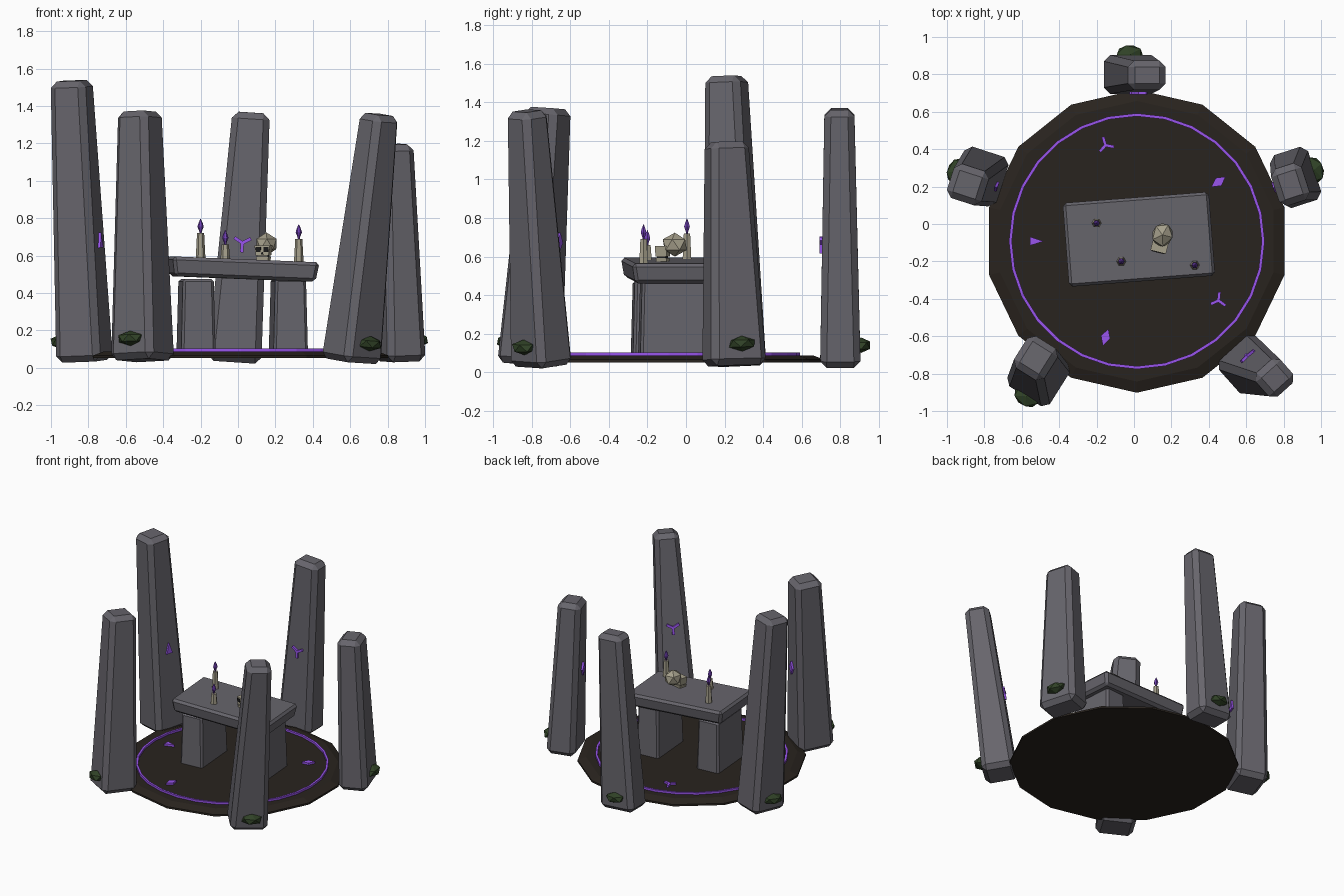
import bpy, bmesh, math
from math import cos, sin, pi, radians
from mathutils import Matrix, Vector

if "Cube" in bpy.data.objects:
    bpy.data.objects.remove(bpy.data.objects["Cube"])


def material(name, rgb):
    m = bpy.data.materials.new(name)
    m.diffuse_color = (*rgb, 1)
    m.use_nodes = True
    m.node_tree.nodes["Principled BSDF"].inputs["Base Color"].default_value = m.diffuse_color
    return m


STONE = material("stone", (0.135, 0.13, 0.15))
EARTH = material("earth", (0.022, 0.017, 0.013))
GLOW = material("glow", (0.32, 0.09, 0.85))
FLAME = material("flame", (0.16, 0.05, 0.45))
MOSS = material("moss", (0.03, 0.055, 0.02))
BONE = material("bone", (0.38, 0.35, 0.26))
DARK = material("dark", (0.01, 0.01, 0.01))
CENTRE = Vector((0.015, -0.092, 0))


def finish(name, bm, mat, matrix=Matrix()):
    bmesh.ops.recalc_face_normals(bm, faces=bm.faces)
    me = bpy.data.meshes.new(name)
    bm.to_mesh(me)
    bm.free()
    me.materials.append(mat)
    ob = bpy.data.objects.new(name, me)
    ob.matrix_world = matrix
    bpy.context.collection.objects.link(ob)
    return ob


def frame(x, y, z, origin):
    m = Matrix((x, y, z)).transposed().to_4x4()
    m.translation = origin
    return m


def loft(name, rings, mat, matrix=Matrix(), bevel=0):
    """Skin a stack of equal-length point rings, cap both ends, chamfer edges."""
    bm = bmesh.new()
    rows = [[bm.verts.new(p) for p in ring] for ring in rings]
    n = len(rows[0])
    for a, b in zip(rows, rows[1:]):
        for i in range(n):
            bm.faces.new((a[i], a[(i + 1) % n], b[(i + 1) % n], b[i]))
    bm.faces.new(rows[0][::-1])
    bm.faces.new(rows[-1])
    if bevel:
        bmesh.ops.bevel(bm, geom=bm.edges[:], offset=bevel, segments=1,
                        profile=0.5, affect='EDGES')
    return finish(name, bm, mat, matrix)


def rect(w, d, z):
    return [(x * w / 2, y * d / 2, z) for x, y in ((-1, -1), (1, -1), (1, 1), (-1, 1))]


def ngon(n, r, z, start=0):
    return [(r * cos(start + 2 * pi * i / n), r * sin(start + 2 * pi * i / n), z)
            for i in range(n)]


def block(name, size0, size1, z0, z1, mat, matrix=Matrix(), bevel=0):
    return loft(name, [rect(*size0, z0), rect(*size1, z1)], mat, matrix, bevel)


def rock(name, scale, mat, matrix):
    bm = bmesh.new()
    bmesh.ops.create_icosphere(bm, subdivisions=1, radius=1,
                               matrix=Matrix.Diagonal((*scale, 1)))
    return finish(name, bm, mat, matrix)


def rune(name, kind, matrix, s=1.0):
    """Raised flat sign in local XY, up along +Y."""
    if kind == "diamond":
        pts = [(0, -.047), (.026, 0), (0, .047), (-.026, 0)]
    elif kind == "triangle":
        pts = [(-.024, -.032), (.024, -.032), (0, .042)]
    else:
        pts = []
        for a in (radians(30), radians(150), radians(270)):
            u, v = Vector((cos(a), sin(a))), Vector((-sin(a), cos(a)))
            pts += [u * .046 - v * .008, u * .046 + v * .008,
                    Vector((cos(a + pi / 3), sin(a + pi / 3))) * .0093]
    loft(name, [[(p[0] * s, p[1] * s, z) for p in pts] for z in (-.012, .01)], GLOW, matrix)


# Earth disc with sloping rim
loft("ground_disc", [ngon(14, .81, .052, pi / 2), ngon(14, .81, .066, pi / 2),
                     ngon(14, .75, .088, pi / 2)], EARTH, Matrix.Translation(CENTRE))

# Glowing ring
bm = bmesh.new()
N = 28
loops = [[bm.verts.new(p) for p in ngon(N, r, z, pi / 2)]
         for r, z in ((.668, .08), (.684, .08), (.684, .104), (.668, .104))]
for k in range(4):
    a, b = loops[k], loops[(k + 1) % 4]
    for i in range(N):
        bm.faces.new((a[i], a[(i + 1) % N], b[(i + 1) % N], b[i]))
finish("glow_ring", bm, GLOW, Matrix.Translation(CENTRE))

# Signs on the ground, pointing inward
for i, kind in enumerate(("diamond", "fork", "triangle", "diamond", "fork")):
    a = radians(36 + 72 * i)
    up = Vector((-cos(a), -sin(a), 0))
    z = Vector((0, 0, 1))
    rune(f"ground_sign_{i}", kind, frame(up.cross(z), up, z, CENTRE - up * .54 + z * .094))

# Standing stones: outward angle, base centre, top centre, base size, top size, sign
STONES = [
    ("right", 18, (.865, .25, .035), (.835, .21, 1.195), (.30, .215), (.205, .17), "diamond"),
    ("back", 90, (-.02, .80, .03), (.07, .795, 1.365), (.29, .21), (.20, .155), "fork"),
    ("left", 162, (-.82, .255, .035), (-.89, .21, 1.535), (.28, .25), (.19, .195), "triangle"),
    ("front_left", 238, (-.51, -.81, .04), (-.525, -.715, 1.37), (.27, .27), (.19, .20), "diamond"),
    ("front_right", 312, (.605, -.75, .035), (.755, -.825, 1.355), (.27, .24), (.175, .17), "fork"),
]
for name, ang, base, top, s0, s1, kind in STONES:
    base, axis = Vector(base), Vector(top) - Vector(base)
    h, z = axis.length, axis.normalized()
    inward = Vector((-cos(radians(ang)), -sin(radians(ang)), 0))
    x = inward.cross(z).normalized()
    y = z.cross(x)
    m = frame(x, y, z, base)
    block(f"{name}_stone", s0, s1, 0, h, STONE, m, .034)
    t = .64 / h
    depth = (s0[1] * (1 - t) + s1[1] * t) / 2
    rune(f"{name}_sign", kind, frame(-x, z, y, m @ Vector((0, depth + .004, .64))), 1.1)
    rock(f"{name}_moss", (.078, .055, .04), MOSS,
         m @ Matrix.Translation((.01, -s0[1] / 2 - .003, .11)))

# Altar: slightly tilted slab on two block legs
altar = Matrix.Translation((.025, -.082, 0)) @ Matrix.Rotation(radians(4.4), 4, 'Z')
tilt = altar @ Matrix.Translation((0, 0, .53)) @ Matrix.Rotation(radians(2.3), 4, 'Y')
block("altar_slab", (.755, .42), (.79, .455), -.055, .05, STONE, tilt, .018)
for side, x in (("left", -.25), ("right", .245)):
    block(f"altar_leg_{side}", (.185, .36), (.165, .34), .07, .475, STONE,
          altar @ Matrix.Translation((x, 0, 0)), .014)

# Candles with flames
for i, (x, y, z, h) in enumerate(((-.2, .005, .585, .135), (-.068, -.2, .58, .08),
                                  (.325, -.22, .56, .13))):
    m = Matrix.Translation((x, y, z))
    loft(f"candle_{i}", [ngon(6, .026, 0), ngon(6, .019, h)], BONE, m)
    loft(f"flame_{i}", [ngon(6, .004, h - .005), ngon(6, .008, h + .012),
                        ngon(6, .017, h + .035), ngon(6, .011, h + .055),
                        ngon(6, .001, h + .077)], FLAME, m)

# Skull: faceted cranium, face block, jaw, sockets and nose
skull = Matrix.Translation((.152, -.058, .57)) @ Matrix.Rotation(radians(-14), 4, 'Z')
rock("skull_cranium", (.062, .07, .062), BONE, skull @ Matrix.Translation((0, 0, .092)))
face = skull @ Matrix.Translation((0, -.065, 0))
block("skull_face", (.07, .06), (.085, .06), .03, .085, BONE, face)
block("skull_jaw", (.062, .055), (.07, .058), .005, .024, BONE, face)
block("skull_mouth", (.055, .045), (.055, .045), .02, .034, DARK, face)
for side in (-1, 1):
    block(f"skull_socket_{side}", (.026, .01), (.028, .01), .05, .076, DARK,
          face @ Matrix.Translation((side * .021, -.028, 0)))
block("skull_nose", (.014, .01), (.004, .01), .036, .05, DARK,
      face @ Matrix.Translation((0, -.028, 0)))
